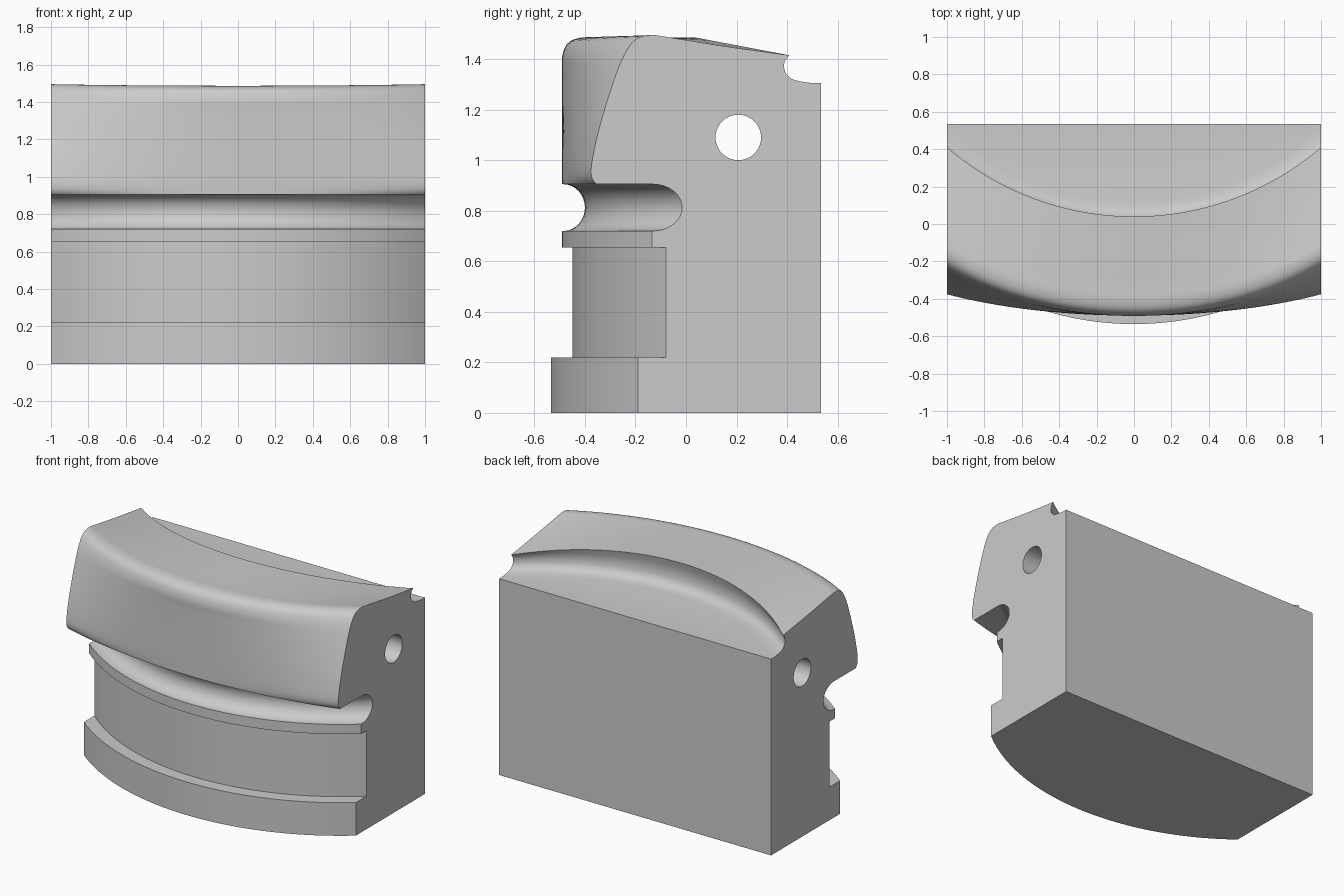
import bpy, bmesh, math

old = bpy.data.objects.get("Cube")
if old:
    bpy.data.objects.remove(old, do_unlink=True)

SEGMENTS = 48
RADIUS = 1.55

# One flat grey material
grey = bpy.data.materials.new("plain grey")
grey.use_nodes = True
colour = (0.6, 0.6, 0.6, 1)
grey.diffuse_color = colour
grey.node_tree.nodes["Principled BSDF"].inputs["Base Color"].default_value = colour


def spline(points, steps=4):
    """Smooth curve through the points, including both ends."""
    padded = [points[0]] + points + [points[-1]]
    result = []
    for a, b, c, d in zip(padded, padded[1:], padded[2:], padded[3:]):
        for i in range(steps):
            t = i / steps
            result.append(tuple(
                0.5 * (2 * q + (r - p) * t + (2 * p - 5 * q + 4 * r - s) * t * t
                       + (3 * q - p - 3 * r + s) * t ** 3)
                for p, q, r, s in zip(a, b, c, d)))
    return result + [points[-1]]


def half_round(y, z, ry, rz, steps=16):
    angles = [math.pi * (i / steps - 0.5) for i in range(steps + 1)]
    return [(y + ry * math.cos(a), z + rz * math.sin(a)) for a in angles]


def profile(base, waist, lip, groove, crown, cove):
    """Closed (y, z) section, from the bottom front up and over to the back."""
    steps = [(base, 0), (base, 0.22), (waist, 0.22), (waist, 0.655),
             (lip, 0.655), (lip, 0.72)]
    return (steps + half_round(groove[0], 0.8125, groove[1], 0.0925)
            + spline(crown) + spline(cove)[1:] + [(0.535, 1.305), (0.535, 0)])


# Section in the middle of the body
middle = profile(
    -0.535, -0.45, -0.49, (-0.485, 0.085),
    [(-0.49, 0.905), (-0.49, 0.93), (-0.49, 0.98), (-0.49, 1.1), (-0.49, 1.24),
     (-0.49, 1.35), (-0.49, 1.41), (-0.468, 1.463), (-0.415, 1.485),
     (-0.33, 1.485), (-0.15, 1.485), (0.04, 1.485)],
    [(0.04, 1.485), (0.028, 1.43), (0.027, 1.385), (0.037, 1.345),
     (0.065, 1.316), (0.11, 1.305)])

# Section at both ends
end = profile(
    -0.19, -0.08, -0.135, (-0.13, 0.115),
    [(-0.355, 0.905), (-0.372, 0.93), (-0.374, 0.98), (-0.35, 1.1), (-0.31, 1.24),
     (-0.273, 1.35), (-0.24, 1.425), (-0.2, 1.477), (-0.14, 1.495),
     (-0.06, 1.485), (0.16, 1.45), (0.41, 1.415)],
    [(0.41, 1.415), (0.393, 1.395), (0.388, 1.37), (0.398, 1.34),
     (0.43, 1.317), (0.5, 1.305)])


def bow(x):
    return RADIUS - math.sqrt(RADIUS ** 2 - x * x)


# Body: sections blended along a circular bow
bm = bmesh.new()
rings = []
for i in range(SEGMENTS + 1):
    x = -1 + 2 * i / SEGMENTS
    t = bow(x) / bow(1)
    rings.append([bm.verts.new((x, a[0] + (b[0] - a[0]) * t, a[1] + (b[1] - a[1]) * t))
                  for a, b in zip(middle, end)])
count = len(middle)
for r, s in zip(rings, rings[1:]):
    for j in range(count):
        k = (j + 1) % count
        bm.faces.new((r[j], r[k], s[k], s[j]))
bm.faces.new(rings[0])
bm.faces.new(rings[-1])
bmesh.ops.recalc_face_normals(bm, faces=bm.faces)
mesh = bpy.data.meshes.new("grooved_block")
bm.to_mesh(mesh)
bm.free()
mesh.materials.append(grey)
body = bpy.data.objects.new("grooved_block", mesh)
bpy.context.collection.objects.link(body)

# Round hole running the whole length
bpy.ops.mesh.primitive_cylinder_add(vertices=48, radius=0.09, depth=2.4,
                                    location=(0, 0.207, 1.09),
                                    rotation=(0, math.pi / 2, 0))
cutter = bpy.context.object
cutter.name = "hole_cutter"
cutter.hide_render = True
cutter.data.materials.append(grey)

bpy.ops.object.select_all(action='DESELECT')
body.select_set(True)
bpy.context.view_layer.objects.active = body
cut = body.modifiers.new("through_hole", 'BOOLEAN')
cut.operation = 'DIFFERENCE'
cut.solver = 'EXACT'
cut.object = cutter
bpy.ops.object.modifier_apply(modifier=cut.name)
bpy.data.objects.remove(cutter, do_unlink=True)
bpy.ops.object.shade_smooth_by_angle(angle=math.radians(30))
